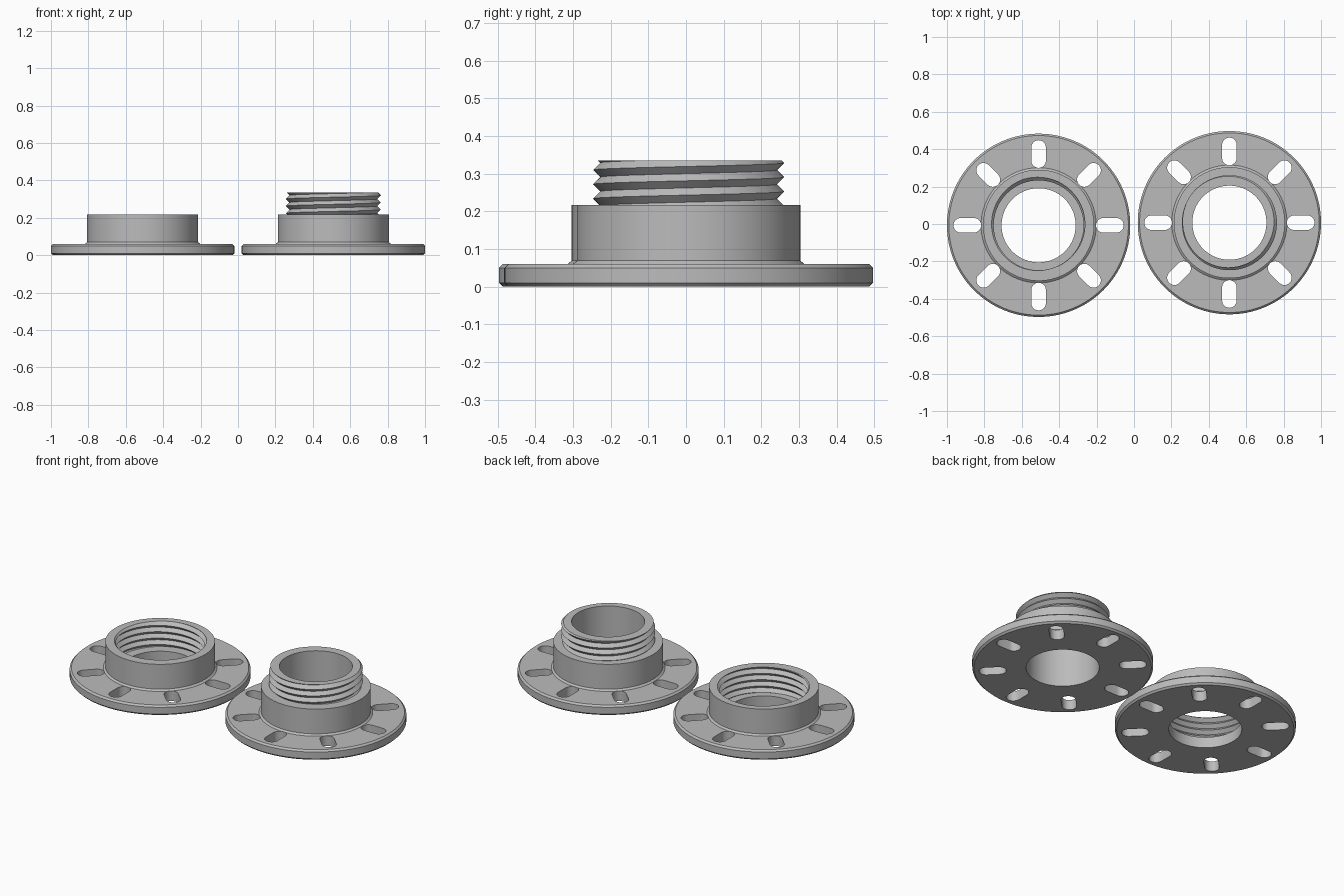
import bpy, bmesh, math
from mathutils import Matrix

if "Cube" in bpy.data.objects:
    bpy.data.objects.remove(bpy.data.objects["Cube"], do_unlink=True)

SEGMENTS = 128
BORE, COLLAR_R, FLANGE_R = 0.198, 0.297, 0.49
FLANGE_TOP, COLLAR_TOP, NECK_TOP, LEDGE = 0.06, 0.217, 0.335, 0.065
PITCH, DEPTH, PHASE_Z = 0.038, 0.019, 0.2435

grey = bpy.data.materials.new("steel grey")
grey.use_nodes = True
COLOUR = (0.5, 0.5, 0.5, 1)
grey.diffuse_color = COLOUR
grey.node_tree.nodes["Principled BSDF"].inputs["Base Color"].default_value = COLOUR


def thread_column(turn, low, high, crest):
    """Radius and height of the helical ridges and valleys at one angle."""
    rows = []
    first = math.floor((low - PHASE_Z) / PITCH * 2) - 3
    last = math.ceil((high - PHASE_Z) / PITCH * 2) + 1
    for k in range(first, last + 1):
        z = min(max(PHASE_Z + PITCH * (k / 2 + turn), low), high)
        t = (z - PHASE_Z) / PITCH - turn
        rows.append((crest - DEPTH * 2 * abs(t - round(t)), z))
    return rows


def flange_profile():
    c = 0.01
    return [(BORE, 0), (FLANGE_R - c, 0), (FLANGE_R, c),
            (FLANGE_R, FLANGE_TOP - c), (FLANGE_R - c, FLANGE_TOP),
            (COLLAR_R + 0.011, FLANGE_TOP), (COLLAR_R, FLANGE_TOP + 0.009),
            (COLLAR_R, COLLAR_TOP)]


def male_column(turn):
    return flange_profile() + thread_column(turn, COLLAR_TOP, NECK_TOP, 0.254) + [(BORE, NECK_TOP)]


def female_column(turn):
    rows = thread_column(turn, LEDGE, COLLAR_TOP, 0.259)
    return flange_profile() + rows[::-1] + [(BORE, LEDGE)]


def make_object(name, bm):
    mesh = bpy.data.meshes.new(name)
    bmesh.ops.recalc_face_normals(bm, faces=bm.faces)
    bm.to_mesh(mesh)
    bm.free()
    mesh.materials.append(grey)
    obj = bpy.data.objects.new(name, mesh)
    bpy.context.collection.objects.link(obj)
    return obj


def revolve(name, column):
    """Turn a closed section, which may change with the angle, into a ring."""
    bm = bmesh.new()
    cols = []
    for i in range(SEGMENTS + 1):
        a = math.tau * i / SEGMENTS
        cols.append([bm.verts.new((r * math.cos(a), r * math.sin(a), z))
                     for r, z in column(i / SEGMENTS)])
    for a, b in zip(cols, cols[1:]):
        for j in range(len(a)):
            bm.faces.new((a[j - 1], b[j - 1], b[j], a[j]))
    bmesh.ops.remove_doubles(bm, verts=bm.verts, dist=0.00005)
    return make_object(name, bm)


def slot_cutters():
    """Eight radial stadium-shaped prisms."""
    bm = bmesh.new()
    centre, half, radius, steps = 0.381, 0.035, 0.039, 12
    for n in range(8):
        outline = []
        for end in (1, -1):
            for i in range(steps + 1):
                a = math.pi * (i / steps - 0.5) + (0 if end == 1 else math.pi)
                outline.append(bm.verts.new((centre + end * half + radius * math.cos(a),
                                             radius * math.sin(a), -0.1)))
        face = bm.faces.new(outline)
        top = bmesh.ops.extrude_face_region(bm, geom=[face])["geom"]
        raised = [v for v in top if isinstance(v, bmesh.types.BMVert)]
        bmesh.ops.translate(bm, verts=raised, vec=(0, 0, 0.22))
        bmesh.ops.rotate(bm, verts=outline + raised, cent=(0, 0, 0),
                         matrix=Matrix.Rotation(n * math.tau / 8, 3, "Z"))
    return make_object("slot_cutters", bm)


# Threaded socket on one side, threaded neck on the other
for name, column, side in (("female_threaded_flange", female_column, -1),
                           ("male_threaded_flange", male_column, 1)):
    part = revolve(name, column)
    cutter = slot_cutters()
    cutter.hide_render = True
    cut = part.modifiers.new("slots", "BOOLEAN")
    cut.operation, cut.solver, cut.object = "DIFFERENCE", "EXACT", cutter
    bpy.ops.object.select_all(action="DESELECT")
    part.select_set(True)
    bpy.context.view_layer.objects.active = part
    bpy.ops.object.modifier_apply(modifier=cut.name)
    bpy.data.objects.remove(cutter, do_unlink=True)
    bpy.ops.object.shade_smooth_by_angle(angle=math.radians(25))
    part.location = (0.51 * side, 0.007 * side, 0)
